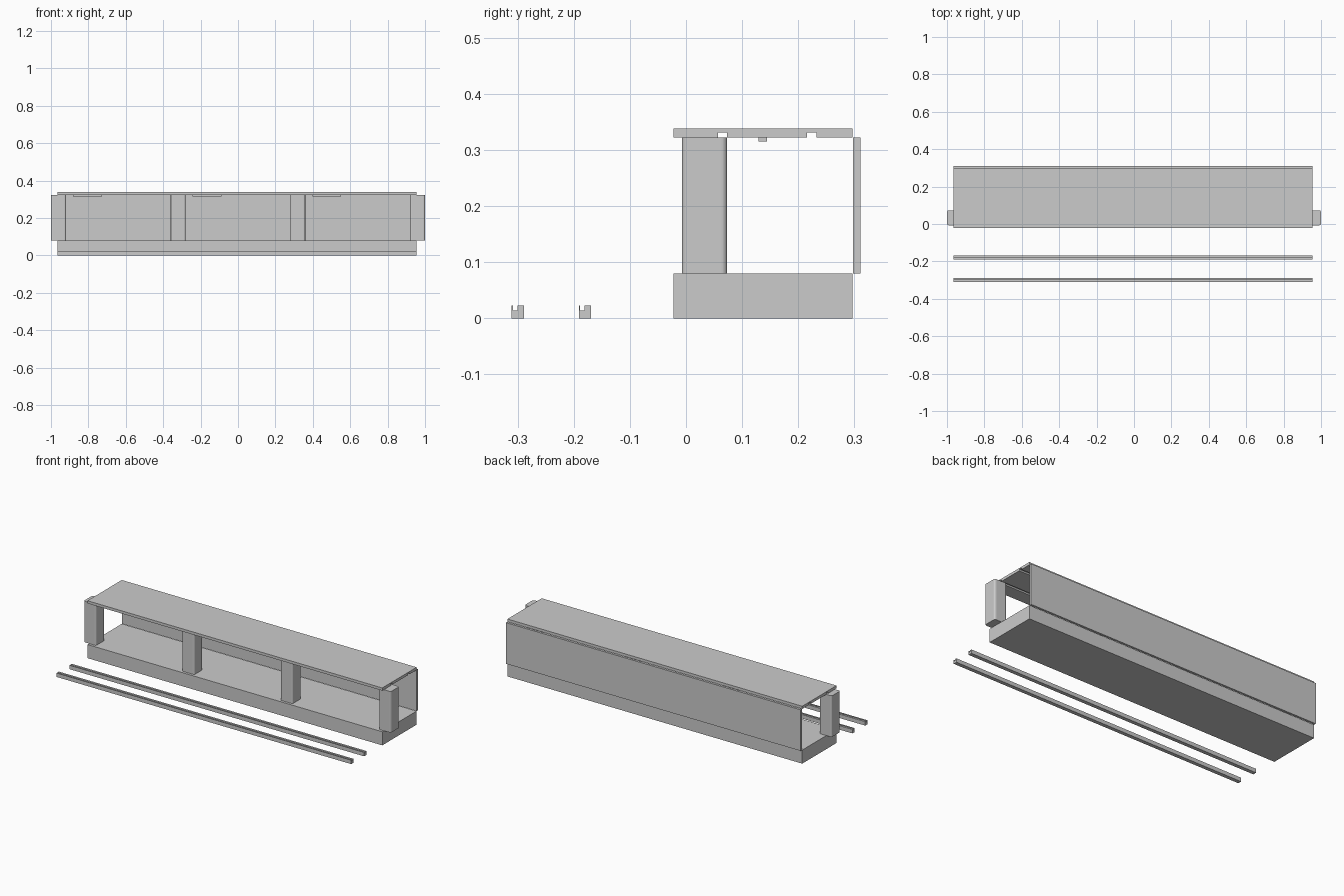
import bpy, bmesh
from math import cos, sin, pi

if "Cube" in bpy.data.objects:
    bpy.data.objects.remove(bpy.data.objects["Cube"])

X0, X1 = -0.965, 0.955


def make(name, bm):
    bmesh.ops.recalc_face_normals(bm, faces=bm.faces[:])
    mesh = bpy.data.meshes.new(name)
    bm.to_mesh(mesh)
    bm.free()
    obj = bpy.data.objects.new(name, mesh)
    bpy.context.collection.objects.link(obj)
    return obj


def extrude(name, points, offset):
    """Extrude a closed polygon of 3D points along an offset."""
    bm = bmesh.new()
    face = bm.faces.new([bm.verts.new(p) for p in points])
    res = bmesh.ops.extrude_face_region(bm, geom=[face], use_keep_orig=True)
    verts = [g for g in res["geom"] if isinstance(g, bmesh.types.BMVert)]
    bmesh.ops.translate(bm, verts=verts, vec=offset)
    return make(name, bm)


def along_x(name, yz, x0=X0, x1=X1):
    return extrude(name, [(x0, y, z) for y, z in yz], (x1 - x0, 0, 0))


def box(name, x0, x1, y0, y1, z0, z1):
    return along_x(name, [(y0, z0), (y1, z0), (y1, z1), (y0, z1)], x0, x1)


# Platform base
box("base", X0, X1, -0.022, 0.297, 0, 0.08)

# Roof slab with two grooves along its underside
roof = [(-0.022, 0.322)]
for a, b in ((0.057, 0.073), (0.216, 0.233)):
    roof += [(a, 0.322), (a, 0.331), (b, 0.331), (b, 0.322)]
roof += [(0.297, 0.322), (0.297, 0.338), (-0.022, 0.338)]
along_x("roof", roof)

# Back wall with a shallow pocket in its front face
wall = box("back_wall", X0, X1, 0.298, 0.311, 0.08, 0.322)
cutter = box("pocket_cutter", -0.14, 0.13, 0.28, 0.305, 0.255, 0.27)
cutter.hide_render = True
cutter.hide_set(True)
mod = wall.modifiers.new("pocket", 'BOOLEAN')
mod.operation = 'DIFFERENCE'
mod.solver = 'EXACT'
mod.object = cutter
bpy.context.view_layer.objects.active = wall
wall.select_set(True)
bpy.ops.object.modifier_apply(modifier=mod.name)
bpy.data.objects.remove(cutter)

# Pillars with rounded vertical corners
r, h = 0.01, 0.04
for i, cx in enumerate((-0.96, -0.32, 0.32, 0.96)):
    ring = []
    for q, (sx, sy) in enumerate(((1, 1), (-1, 1), (-1, -1), (1, -1))):
        for k in range(5):
            a = (q + k / 4) * pi / 2
            ring.append((cx + sx * (h - r) + r * cos(a),
                         0.033 + sy * (h - r) + r * sin(a), 0.08))
    extrude(f"pillar_{i + 1}", ring, (0, 0, 0.242))

# Ceiling strips
for i in range(3):
    cx = -0.805 + 0.64 * i
    box(f"ceiling_strip_{i + 1}", cx - 0.077, cx + 0.077, 0.129, 0.144, 0.315, 0.322)

# Loose slotted rails in front
for i, y in enumerate((-0.311, -0.191)):
    rail = [(0, 0), (0.022, 0), (0.022, 0.023), (0.0105, 0.023),
            (0.0105, 0.0135), (0.0025, 0.0135), (0.0025, 0.023), (0, 0.023)]
    along_x(f"rail_{i + 1}", [(y + a, z) for a, z in rail])
